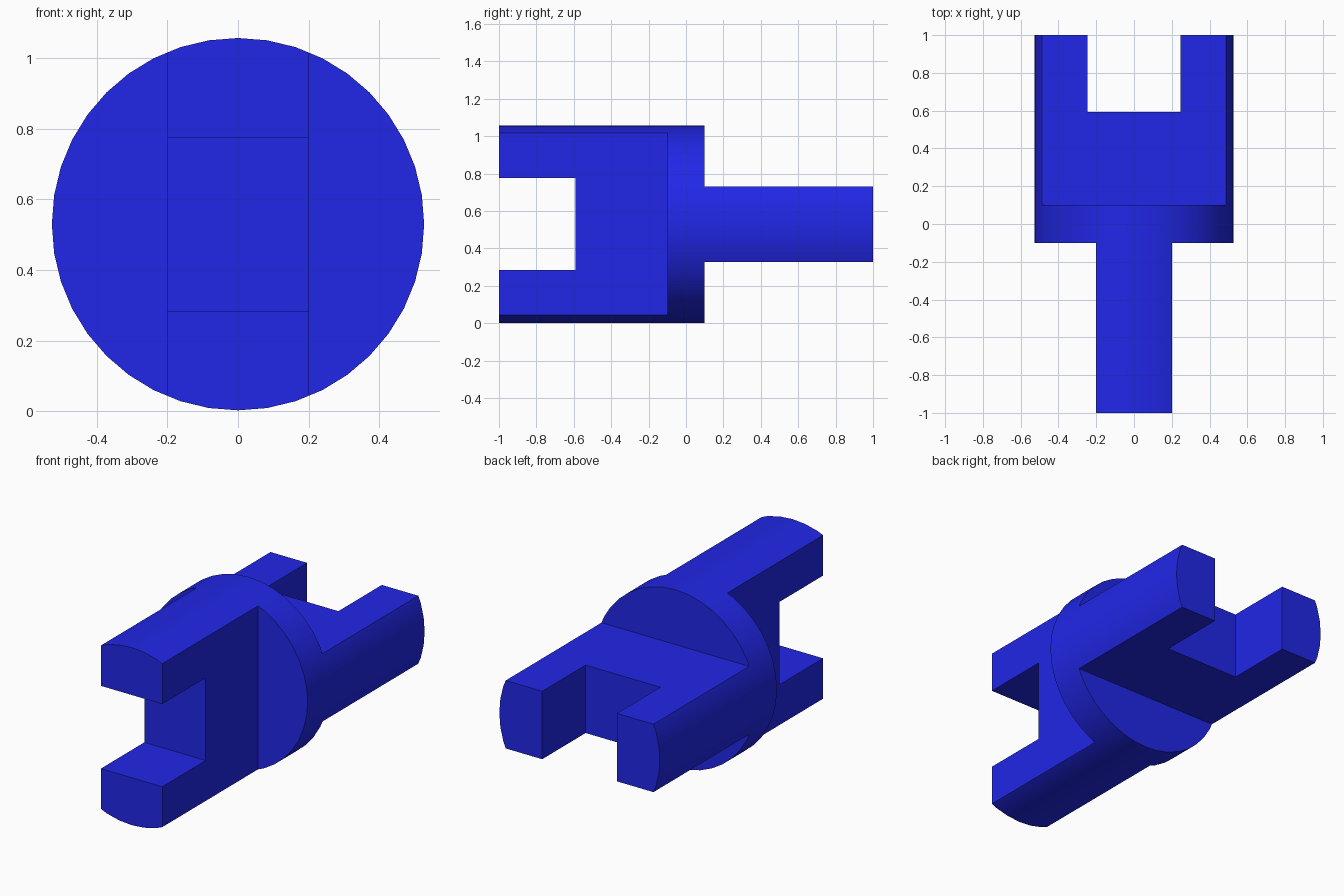
import bpy
from math import pi, radians

if "Cube" in bpy.data.objects:
    bpy.data.objects.remove(bpy.data.objects["Cube"])

R, ZC = 0.528, 0.53          # cylinder radius and axis height
HUB = 0.10                   # half thickness of the centre disc
TANG = 0.202                 # half thickness of each fork
SLOT, FLOOR = 0.246, 0.592   # half width of the slot, y of the slot floor


def box(name, x, y, z):
    """Cutter box from (min, max) ranges."""
    bpy.ops.mesh.primitive_cube_add(size=1, location=[(a + b) / 2 for a, b in (x, y, z)])
    ob = bpy.context.object
    ob.name = name
    ob.scale = [b - a for a, b in (x, y, z)]
    ob.hide_render = True
    return ob


def cut(target, cutter):
    """Subtract the cutter, then remove it."""
    mod = target.modifiers.new("cut", 'BOOLEAN')
    mod.operation = 'DIFFERENCE'
    mod.solver = 'EXACT'
    mod.object = cutter
    bpy.context.view_layer.update()
    bpy.context.view_layer.objects.active = target
    bpy.ops.object.modifier_apply(modifier=mod.name)
    bpy.data.objects.remove(cutter, do_unlink=True)


# Round bar along y
bpy.ops.mesh.primitive_cylinder_add(vertices=40, radius=R, depth=2,
                                    location=(0, 0, ZC), rotation=(pi / 2, 0, 0))
coupling = bpy.context.object
coupling.name = "double_fork_coupling"

# Flats beside each fork: front fork is upright, back fork lies flat
for s in (-1, 1):
    side = sorted((s * TANG, s * 1.0))
    height = sorted((ZC + s * TANG, ZC + s * 1.0))
    cut(coupling, box("front_flat", side, (-1.2, -HUB), (ZC - 1, ZC + 1)))
    cut(coupling, box("back_flat", (-1, 1), (HUB, 1.2), height))

# Open slots between the prongs
cut(coupling, box("front_slot", (-1, 1), (-1.2, -FLOOR), (ZC - SLOT, ZC + SLOT)))
cut(coupling, box("back_slot", (-SLOT, SLOT), (FLOOR, 1.2), (ZC - 1, ZC + 1)))

# Smooth round faces, sharp edges, blue colour
bpy.ops.object.select_all(action='DESELECT')
coupling.select_set(True)
bpy.context.view_layer.objects.active = coupling
bpy.ops.object.shade_smooth_by_angle(angle=radians(30))
blue = bpy.data.materials.new("blue")
blue.diffuse_color = (0.015, 0.02, 0.8, 1)
blue.use_nodes = True
blue.node_tree.nodes["Principled BSDF"].inputs["Base Color"].default_value = blue.diffuse_color
coupling.data.materials.clear()
coupling.data.materials.append(blue)
